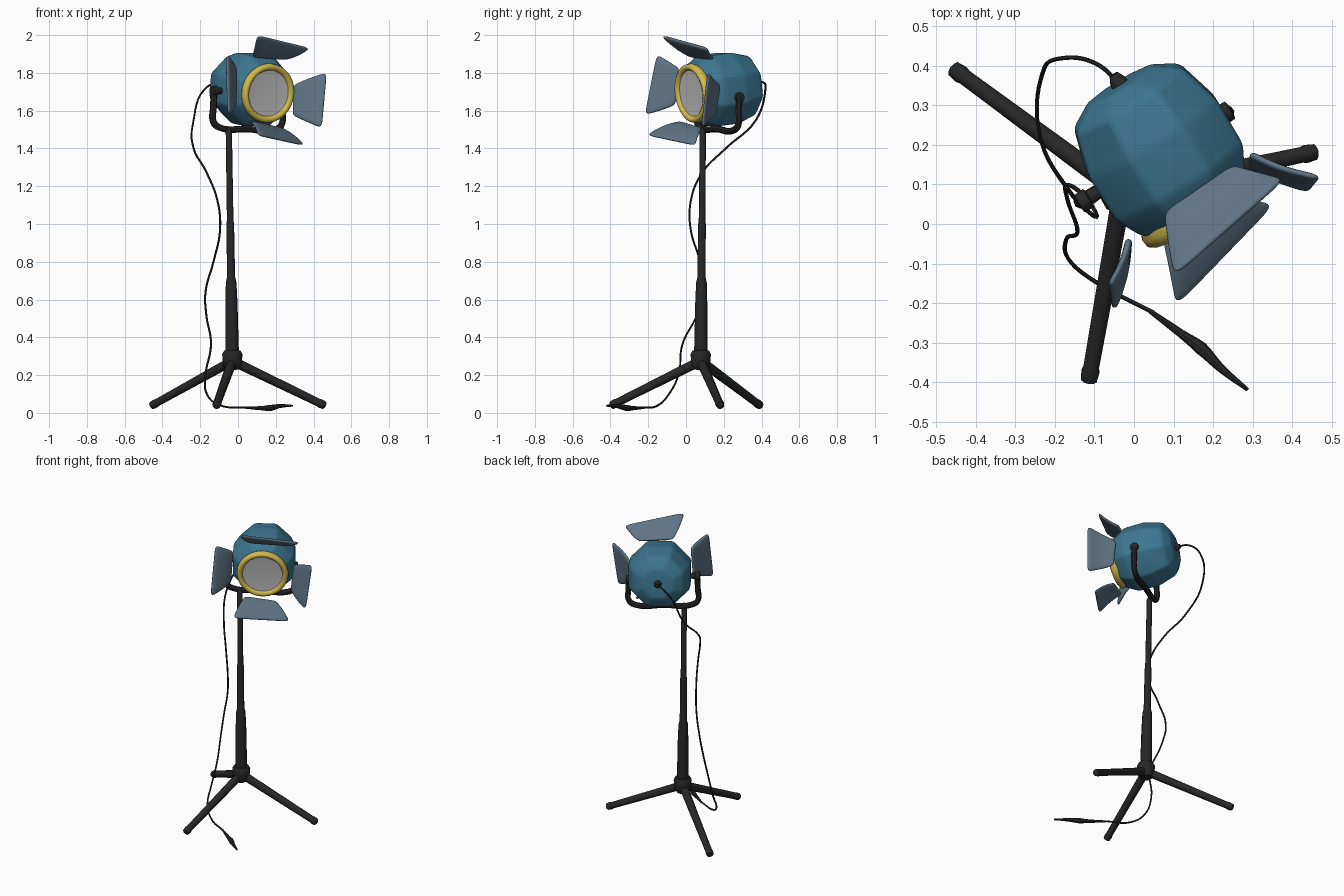
import bpy, bmesh, math
from mathutils import Vector, Matrix

if "Cube" in bpy.data.objects:
    bpy.data.objects.remove(bpy.data.objects["Cube"])


def material(name, rgb):
    m = bpy.data.materials.new(name)
    m.use_nodes = True
    m.diffuse_color = (*rgb, 1)
    bsdf = m.node_tree.nodes["Principled BSDF"]
    bsdf.inputs["Base Color"].default_value = (*rgb, 1)
    bsdf.inputs["Roughness"].default_value = 0.6
    return m


BLACK = material("black metal", (0.02, 0.02, 0.02))
BLUE = material("teal blue", (0.045, 0.18, 0.28))
SLATE = material("slate blue", (0.115, 0.175, 0.235))
YELLOW = material("yellow", (0.65, 0.5, 0.08))
GLASS = material("pale grey", (0.55, 0.55, 0.55))


def add(name, mesh, mat):
    obj = bpy.data.objects.new(name, mesh)
    bpy.context.collection.objects.link(obj)
    mesh.materials.clear()
    mesh.materials.append(mat)
    return obj


def smooth(obj, degrees=40):
    bpy.ops.object.select_all(action='DESELECT')
    obj.select_set(True)
    bpy.context.view_layer.objects.active = obj
    bpy.ops.object.shade_smooth_by_angle(angle=math.radians(degrees))


def lathe(name, profile, origin, axis, mat, sides=24, degrees=40):
    """Spin (height, radius) points about an axis."""
    bm = bmesh.new()
    turn = Matrix.Rotation(math.pi / sides, 3, 'Z')
    verts = [bm.verts.new(turn @ Vector((r, 0, h))) for h, r in profile]
    edges = [bm.edges.new(pair) for pair in zip(verts, verts[1:])]
    bmesh.ops.spin(bm, geom=verts + edges, cent=(0, 0, 0), axis=(0, 0, 1),
                   angle=math.tau, steps=sides, use_merge=True)
    bmesh.ops.remove_doubles(bm, verts=bm.verts, dist=1e-5)
    bmesh.ops.recalc_face_normals(bm, faces=bm.faces)
    rot = Vector(axis).to_track_quat('Z', 'Y').to_matrix().to_4x4()
    bm.transform(Matrix.Translation(origin) @ rot)
    mesh = bpy.data.meshes.new(name)
    bm.to_mesh(mesh)
    bm.free()
    obj = add(name, mesh, mat)
    smooth(obj, degrees)
    return obj


def tube(name, points, radius, mat, scale=None, resolution=6, sides=2):
    """Sweep a round section along a smooth path."""
    curve = bpy.data.curves.new(name, 'CURVE')
    curve.dimensions = '3D'
    curve.bevel_depth = radius
    curve.bevel_resolution = sides
    curve.resolution_u = resolution
    curve.use_fill_caps = True
    spline = curve.splines.new('BEZIER')
    spline.bezier_points.add(len(points) - 1)
    for i, (bp, co) in enumerate(zip(spline.bezier_points, points)):
        bp.co = co
        bp.handle_left_type = bp.handle_right_type = 'AUTO'
        bp.radius = scale[i] if scale else 1
    temp = bpy.data.objects.new(name + "_path", curve)
    bpy.context.collection.objects.link(temp)
    deps = bpy.context.evaluated_depsgraph_get()
    mesh = bpy.data.meshes.new_from_object(temp.evaluated_get(deps))
    bpy.data.objects.remove(temp)
    obj = add(name, mesh, mat)
    smooth(obj)
    return obj


# Stand: hub, stepped column and three legs
foot = Vector((-0.03, 0.078, 0))
lean = Vector((-0.02, 0.012, 1.3))
lathe("tripod_hub", [(.225, 0), (.23, .035), (.25, .05), (.31, .056), (.33, .045), (.34, 0)],
      foot, (0, 0, 1), BLACK, 12)
lathe("column", [(0, 0), (0, .037), (.3, .033), (.41, .029), (.44, .022), (.72, .021),
                 (.74, .018), (1.21, .017), (1.24, 0)], foot + Vector((0, 0, .28)), lean, BLACK, 12)
hub = foot + Vector((0, 0, 0.275))
for name, end in (("right_rear_leg", (-0.46, 0.395, 0.037)),
                  ("left_leg", (0.462, 0.183, 0.037)),
                  ("front_leg", (-0.115, -0.4, 0.037))):
    run = Vector(end) - hub
    n = run.length
    lathe(name, [(0, 0), (0, .026), (n - .04, .021), (n - .03, .024), (n - .005, .021), (n, .012), (n, 0)],
          hub, run, BLACK, 10)

# Lamp head on a slightly lowered axis
head = Vector((0.07, 0.18, 1.713))
aim = Vector((0.52, -0.85, -0.12)).normalized()
body = lathe("lamp_housing", [(-.205, 0), (-.205, .1), (-.165, .17), (-.05, .205), (.08, .203),
                              (.15, .165), (.165, .14), (.165, 0)], head, aim, BLUE, 8)
bevel = body.modifiers.new("soft_edges", 'BEVEL')
bevel.width = 0.022
bevel.segments = 3
bevel.limit_method = 'ANGLE'
bevel.angle_limit = math.radians(12)
smooth(body, 60)

lathe("lens_ring", [(.145, .12), (.145, .15), (.165, .158), (.185, .155), (.194, .143),
                    (.188, .128), (.172, .121), (.145, .12)], head, aim, YELLOW, 36, 60)
lathe("lens", [(.16, .125), (.176, .124), (.174, .105), (.174, 0)], head, aim, GLASS, 36)
lathe("cable_boot", [(.19, 0), (.19, .026), (.215, .022), (.235, .012), (.235, 0)],
      head, -aim, BLACK, 12)

# Barn doors: two hinge corners, then the matching two outer corners
doors = {
    "top_door": [(.075, .03, 1.885), (.25, .15, 1.875), (.1, -.135, 2.0), (.385, .115, 1.93)],
    "bottom_door": [(.07, -.03, 1.54), (.225, .085, 1.505), (.105, -.21, 1.47), (.355, .05, 1.415)],
    "left_door": [(.293, .18, 1.735), (.29, .155, 1.575), (.472, .118, 1.805), (.445, .085, 1.505)],
    "right_door": [(-.012, -.035, 1.825), (-.016, -.055, 1.63), (-.062, -.155, 1.9), (-.052, -.22, 1.575)],
}
STEPS = 5
for name, corners in doors.items():
    a, b, c, d = map(Vector, corners)
    mid = (a + b + c + d) / 4
    inward = head + aim * (mid - head).dot(aim) - mid
    inward.normalize()
    bm = bmesh.new()
    rows = []
    for j in range(STEPS + 1):
        v = j / STEPS
        bow = inward * 0.012 * math.sin(math.pi * v)
        left, right = a.lerp(c, v), b.lerp(d, v)
        rows.append([bm.verts.new(left.lerp(right, i / STEPS) + bow) for i in range(STEPS + 1)])
    for lo, hi in zip(rows, rows[1:]):
        for i in range(STEPS):
            bm.faces.new((lo[i], lo[i + 1], hi[i + 1], hi[i]))
    mesh = bpy.data.meshes.new(name)
    bm.to_mesh(mesh)
    bm.free()
    door = add(name, mesh, SLATE)
    solid = door.modifiers.new("thickness", 'SOLIDIFY')
    solid.thickness = 0.02
    solid.offset = 0
    door.modifiers.new("rounding", 'SUBSURF').levels = 2
    door.modifiers["rounding"].render_levels = 2
    smooth(door, 180)

# Yoke holding the head, with a pivot knob on each side
tube("yoke", [(-.125, .06, 1.72), (-.13, .06, 1.62), (-.13, .06, 1.54), (-.1, .078, 1.512),
              (.05, .167, 1.503), (.195, .253, 1.497), (.23, .277, 1.525), (.235, .28, 1.6),
              (.232, .282, 1.68)], 0.018, BLACK)
side = Vector((0.85, 0.52, 0))
for name, spot, way in (("right_knob", (-.1, .075, 1.705), -side), ("left_knob", (.205, .265, 1.67), side)):
    lathe(name, [(-.03, 0), (-.03, .016), (.015, .02), (.018, .028), (.045, .026), (.05, 0)],
          spot, way, BLACK, 12)

# Power cable hanging down to a flat plug end on the floor
tube("cable", [(-.03, .35, 1.735), (-.1, .408, 1.75), (-.18, .42, 1.71), (-.235, .37, 1.55),
               (-.235, .21, 1.4), (-.165, .085, 1.27), (-.108, .025, 1.12), (-.095, .025, .97),
               (-.13, .075, .8), (-.172, .098, .64), (-.168, .06, .52), (-.143, -.02, .36),
               (-.172, -.04, .2), (-.165, -.09, .1), (-.1, -.145, .042), (.05, -.225, .028)],
     0.0055, BLACK, sides=1)
tube("plug", [(.04, -.22, .028), (.12, -.278, .025), (.17, -.315, .026), (.22, -.365, .036), (.288, -.42, .038)],
     0.012, BLACK, scale=[.5, .9, 1.4, .9, .4])
